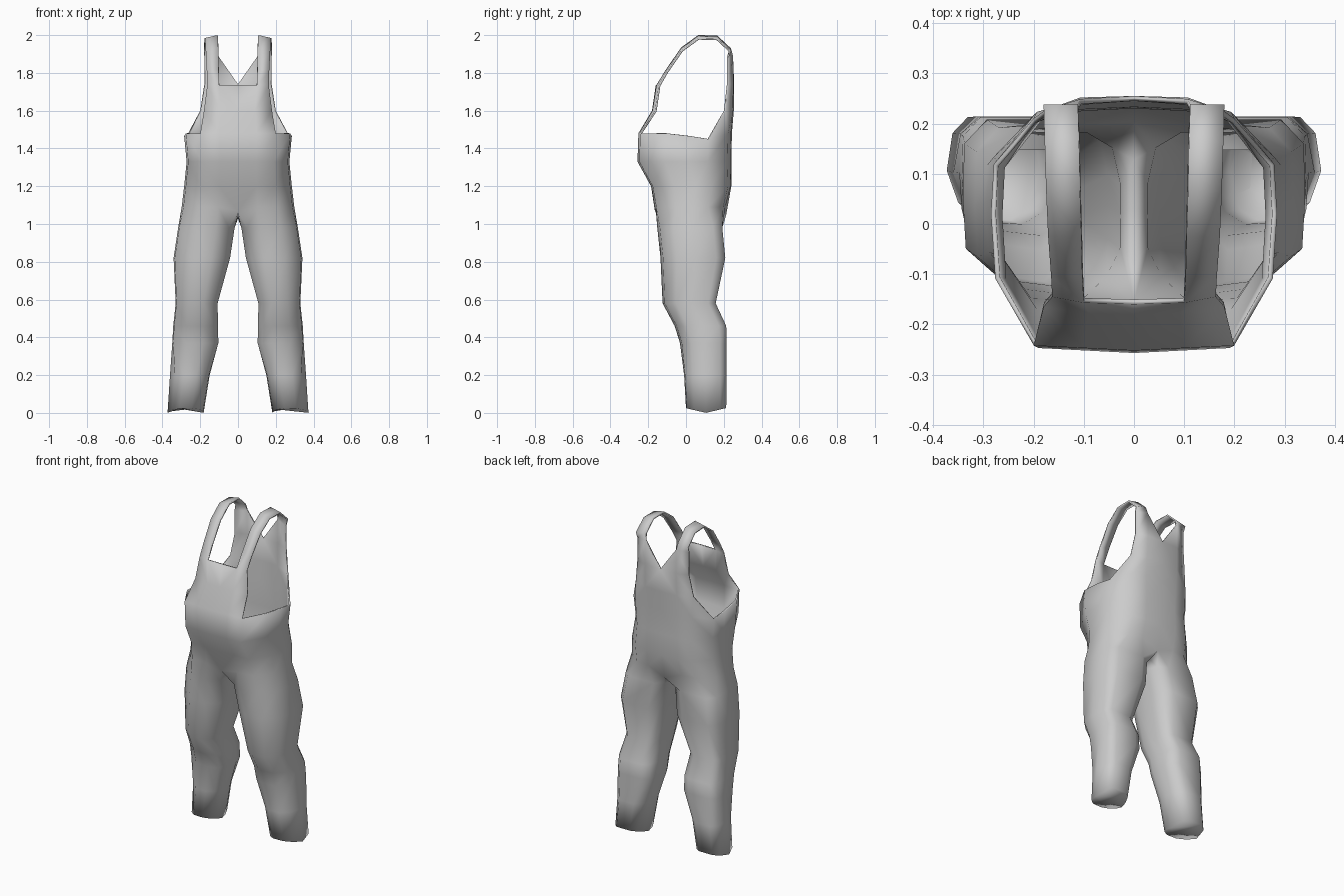
import bpy, bmesh, math

if "Cube" in bpy.data.objects:
    bpy.data.objects.remove(bpy.data.objects["Cube"])

mat = bpy.data.materials.new("grey cloth")
mat.diffuse_color = (0.6, 0.6, 0.6, 1)
mat.use_nodes = True
mat.node_tree.nodes["Principled BSDF"].inputs["Base Color"].default_value = mat.diffuse_color

# Cross-section templates for one half: (across, front-to-back), 0..1
TORSO = [(0, 0), (.35, .01), (.7, .02), (.97, .29), (1, .55), (.98, .75), (.68, .96), (.38, .99), (0, 1)]
LEG = [(.1, .12), (.33, 0), (.7, .04), (.98, .25), (1, .55), (.99, .86), (.84, 1), (.25, 1), (.06, .9),
       (0, .68), (0, .5), (0, .3)]
HEM = [(.12, .12), (.33, 0), (.66, .02), (.88, .2), (1, .5), (.94, .85), (.78, 1), (.3, 1), (.12, .88),
       (.02, .68), (0, .5), (.02, .3)]

bm = bmesh.new()


def ring(template, z, x0, x1, y0, y1):
    return [bm.verts.new((x0 + u * (x1 - x0), y0 + v * (y1 - y0), z)) for u, v in template]


def row(*points):
    return [bm.verts.new(p) for p in points]


def bridge(a, b, closed=False):
    n = len(a)
    for i in range(n if closed else n - 1):
        j = (i + 1) % n
        bm.faces.new((a[i], a[j], b[j], b[i]))


# Waist and hips, from hip to armhole level
torso = [ring(TORSO, z, 0, x, yf, yb) for z, x, yf, yb in (
    (1.09, .298, -.165, .212), (1.2, .285, -.185, .24),
    (1.33, .272, -.257, .24), (1.48, .285, -.252, .243))]
for a, b in zip(torso, torso[1:]):
    bridge(a, b)
hip, chest = torso[0], torso[-1]
hip[0].co.z = 1.07
hip[8].co.z = 1.045
chest[4].co.z, chest[5].co.z = 1.465, 1.45

# Leg, joined to the hip along the crotch seam
crotch = row((0, .13, 1.035), (0, .03, 1.03), (0, -.08, 1.04))
legs = [hip + crotch] + [ring(LEG, *r) for r in (
    (.98, .018, .317, -.152, .192), (.82, .042, .341, -.135, .208),
    (.58, .108, .33, -.124, .157), (.46, .106, .343, -.06, .213),
    (.37, .104, .348, -.032, .214))] + [ring(HEM, *r) for r in (
    (.2, .15, .36, -.01, .214), (.02, .182, .373, 0, .213))]
for a, b in zip(legs, legs[1:]):
    bridge(b, a, True)
hem = legs[-1]
for v in hem:
    v.co.z = .025 * abs(v.co.y - .105) / .105
bm.faces.new(hem[::-1])

# Front bib
bib = [chest[:3],
       row((0, -.18, 1.6), (.09, -.178, 1.6), (.18, -.165, 1.6)),
       row((0, -.16, 1.735), (.1, -.157, 1.735), (.163, -.145, 1.735))]
for a, b in zip(bib, bib[1:]):
    bridge(a, b)

# Back panel with a V neckline
back = [chest[6:],
        row((.2, .21, 1.6), (.11, .247, 1.6), (0, .253, 1.6)),
        row((.178, .226, 1.74), (.107, .252, 1.74), (0, .255, 1.74))]
for a, b in zip(back, back[1:]):
    bridge(a, b)
bm.faces.new((chest[5], chest[6], back[1][0]))
shoulder = row((.178, .226, 1.88), (.107, .249, 1.89))
bridge(back[2][:2], shoulder)
bm.faces.new((back[2][1], back[2][2], shoulder[1]))

# Shoulder strap
strap = [bib[2][1:]] + [row((xi, y, z), (xo, y, z - .015)) for xi, xo, y, z in (
    (.103, .165, -.105, 1.82), (.105, .171, -.025, 1.935), (.108, .175, .065, 2.0),
    (.11, .178, .165, 1.998), (.112, .18, .238, 1.93))] + [shoulder[::-1]]
for a, b in zip(strap, strap[1:]):
    bridge(a, b)

bmesh.ops.recalc_face_normals(bm, faces=bm.faces)
mesh = bpy.data.meshes.new("overalls")
bm.to_mesh(mesh)
bm.free()
mesh.materials.append(mat)
obj = bpy.data.objects.new("overalls", mesh)
bpy.context.collection.objects.link(obj)
bpy.context.view_layer.objects.active = obj
obj.select_set(True)

# Mirror the half and give the cloth thickness
mirror = obj.modifiers.new("mirror", 'MIRROR')
mirror.use_clip = True
cloth = obj.modifiers.new("cloth", 'SOLIDIFY')
cloth.thickness = .01
cloth.offset = -1
for name in ("mirror", "cloth"):
    bpy.ops.object.modifier_apply(modifier=name)
bpy.ops.object.shade_smooth_by_angle(angle=math.radians(150))
